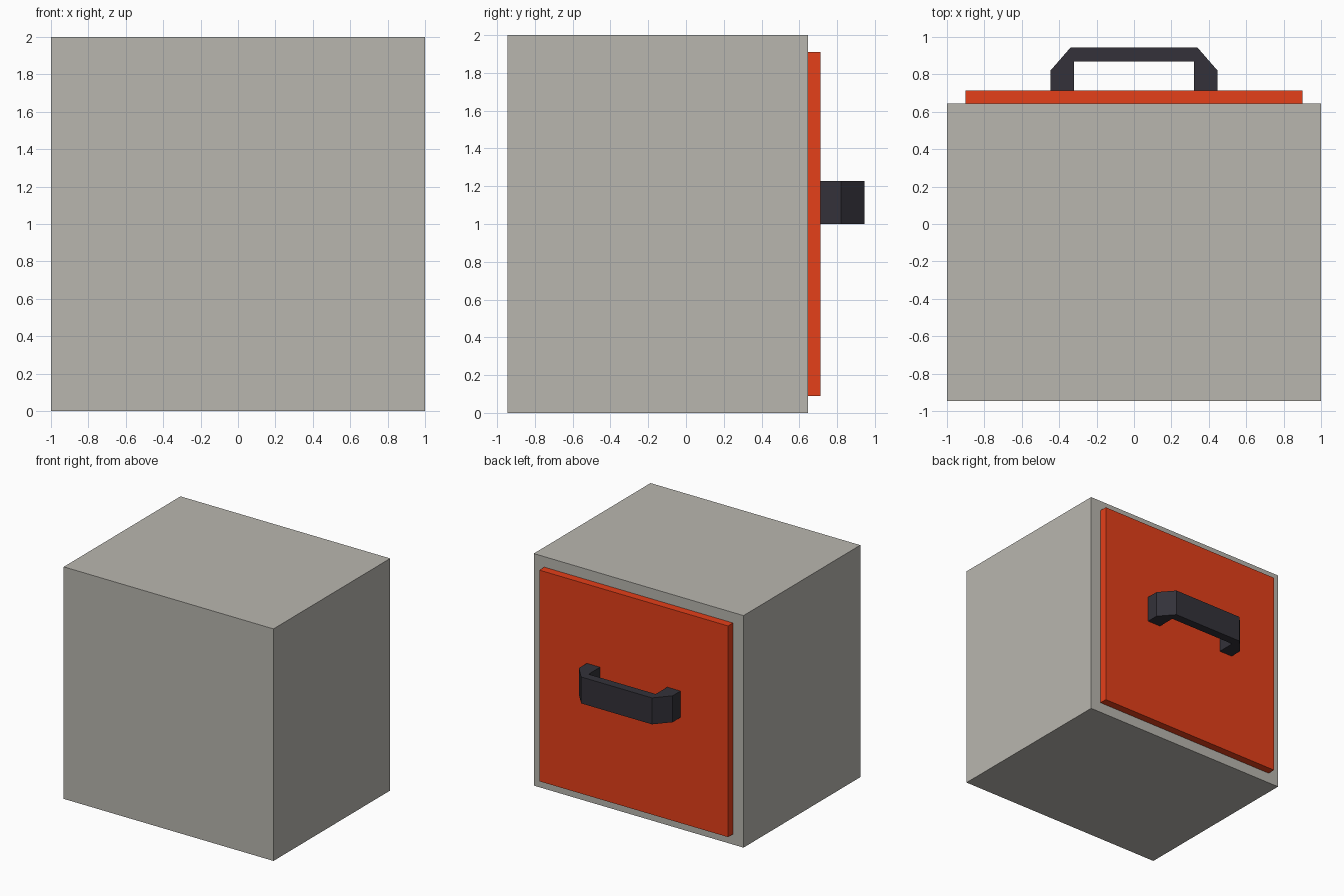
import bpy, bmesh
from mathutils import Vector

if "Cube" in bpy.data.objects:
    bpy.data.objects.remove(bpy.data.objects["Cube"])


def material(name, rgb):
    m = bpy.data.materials.new(name)
    m.diffuse_color = (*rgb, 1.0)
    m.use_nodes = True
    m.node_tree.nodes["Principled BSDF"].inputs["Base Color"].default_value = m.diffuse_color
    return m


GREY = material("warm grey", (0.485, 0.47, 0.43))
RED = material("orange red", (0.78, 0.05, 0.01))
DARK = material("charcoal", (0.033, 0.031, 0.041))


def prism(name, outline, z0, z1, mat):
    """Extrude an xy outline from z0 up to z1."""
    bm = bmesh.new()
    face = bm.faces.new([bm.verts.new((x, y, z0)) for x, y in outline])
    new = bmesh.ops.extrude_face_region(bm, geom=[face])["geom"]
    bmesh.ops.translate(bm, vec=Vector((0, 0, z1 - z0)),
                        verts=[g for g in new if isinstance(g, bmesh.types.BMVert)])
    bmesh.ops.recalc_face_normals(bm, faces=bm.faces[:])
    mesh = bpy.data.meshes.new(name)
    bm.to_mesh(mesh)
    bm.free()
    mesh.materials.append(mat)
    obj = bpy.data.objects.new(name, mesh)
    bpy.context.collection.objects.link(obj)
    return obj


def mirrored(half):
    """Complete a right-half outline across x = 0."""
    return half + [(-x, y) for x, y in reversed(half)]


# Cabinet body
prism("cabinet_body", mirrored([(1.0, -0.945), (1.0, 0.645)]), 0.0, 2.0, GREY)

# Drawer front panel
prism("drawer_front", mirrored([(0.9, 0.645), (0.9, 0.713)]), 0.09, 1.91, RED)

# Chamfered pull handle
half = [(0.32, 0.87), (0.32, 0.713), (0.447, 0.713), (0.447, 0.82), (0.338, 0.945)]
prism("handle", mirrored(half), 1.0, 1.228, DARK)
